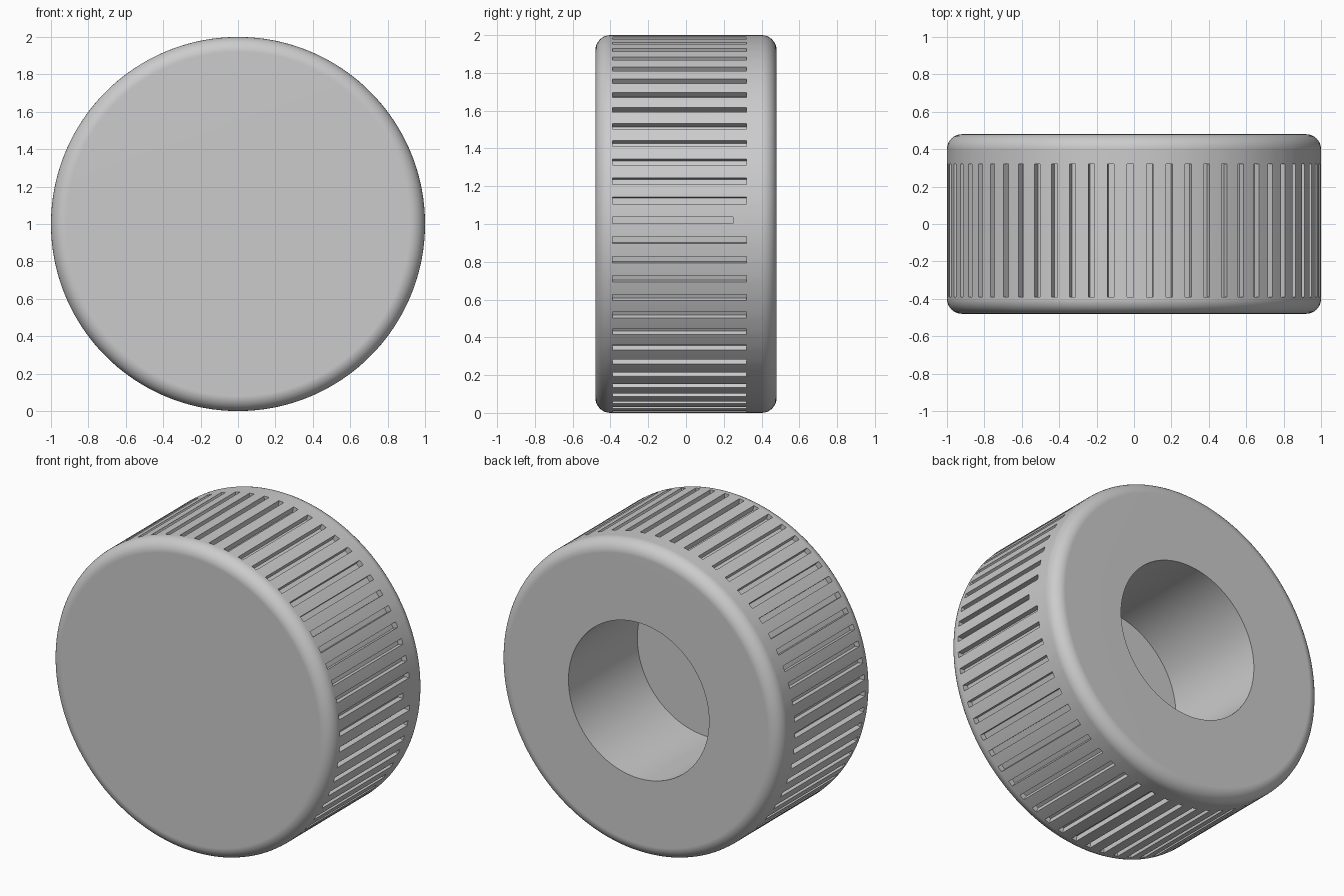
import bpy
import bmesh
from math import cos, sin, pi, radians
from mathutils import Matrix, Vector

HALF = 0.48           # half thickness along y
FILLET = 0.08         # rounding of both rims
BORE_R, BORE_Y = 0.5, -0.22
GROOVES, WIDTH, DEPTH = 60, 0.035, 0.036
FRONT_END, BACK_END, SHORT_END = -0.39, 0.32, 0.25
CENTRE = Matrix.Translation((0, 0, 1))

if "Cube" in bpy.data.objects:
    bpy.data.objects.remove(bpy.data.objects["Cube"], do_unlink=True)


def make_object(name, bm):
    bmesh.ops.recalc_face_normals(bm, faces=bm.faces)
    mesh = bpy.data.meshes.new(name)
    bm.to_mesh(mesh)
    bm.free()
    obj = bpy.data.objects.new(name, mesh)
    bpy.context.collection.objects.link(obj)
    return obj


def rim_arc(y_centre, start, steps=8):
    """Quarter-round rim as (radius, y) points."""
    angles = [start + pi / 2 * i / steps for i in range(steps + 1)]
    return [(1 - FILLET + FILLET * cos(a), y_centre + FILLET * sin(a)) for a in angles]


# Knob body: lathed profile with a blind bore in the back
profile = [(0, -HALF)]
profile += rim_arc(-HALF + FILLET, -pi / 2)
profile += rim_arc(HALF - FILLET, 0)
profile += [(BORE_R, HALF), (BORE_R, BORE_Y), (0, BORE_Y)]

bm = bmesh.new()
verts = [bm.verts.new((r, y, 0)) for r, y in profile]
edges = [bm.edges.new(pair) for pair in zip(verts, verts[1:])]
bmesh.ops.spin(bm, geom=verts + edges, cent=(0, 0, 0), axis=(0, 1, 0),
               angle=2 * pi, steps=180)
bmesh.ops.remove_doubles(bm, verts=bm.verts, dist=1e-5)
bmesh.ops.transform(bm, matrix=CENTRE, verts=bm.verts)
knob = make_object("knob_body", bm)

# Grip grooves: a ring of boxes, the first one shorter as an index mark
bm = bmesh.new()
for i in range(GROOVES):
    back = SHORT_END if i == 0 else BACK_END
    turn = Matrix.Rotation(-radians(1.15) - 2 * pi * i / GROOVES, 4, "Y")
    place = Matrix.Translation((1, (FRONT_END + back) / 2, 0))
    size = Matrix.Diagonal(Vector((2 * DEPTH, back - FRONT_END, WIDTH, 1)))
    bmesh.ops.create_cube(bm, size=1, matrix=CENTRE @ turn @ place @ size)
cutter = make_object("groove_cutter", bm)
cutter.hide_render = True

cut = knob.modifiers.new("grip_grooves", "BOOLEAN")
cut.operation = "DIFFERENCE"
cut.solver = "EXACT"
cut.object = cutter

bpy.ops.object.select_all(action="DESELECT")
knob.select_set(True)
bpy.context.view_layer.objects.active = knob
bpy.ops.object.modifier_apply(modifier=cut.name)
bpy.data.objects.remove(cutter, do_unlink=True)

# Smooth rims and wall, crisp bore and groove edges
bpy.ops.object.shade_smooth_by_angle(angle=radians(30))
normals = knob.modifiers.new("weighted_normals", "WEIGHTED_NORMAL")
normals.keep_sharp = True
